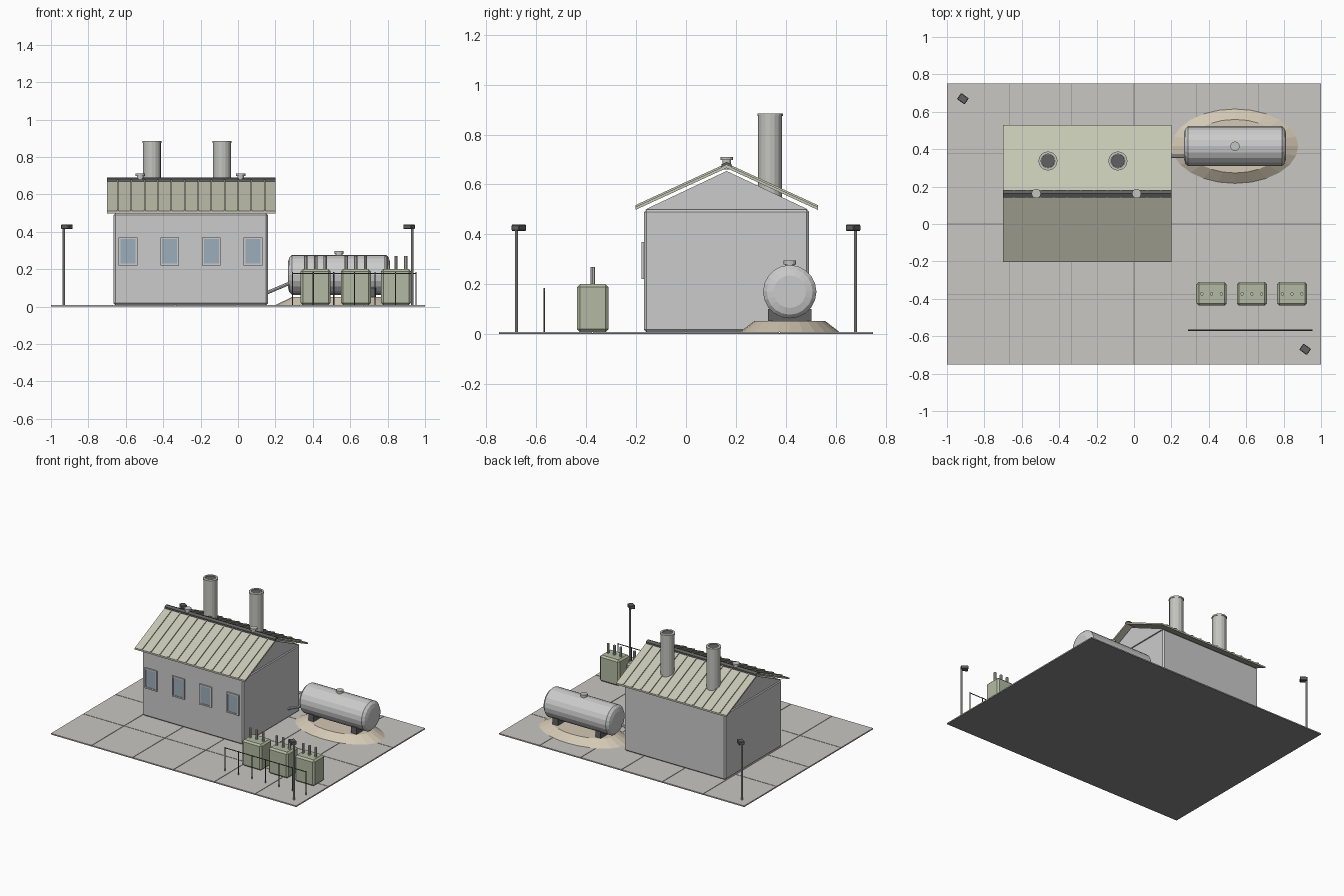
import bpy, bmesh, math
from mathutils import Vector, Matrix

if "Cube" in bpy.data.objects:
    bpy.data.objects.remove(bpy.data.objects["Cube"])

MATS = {}
def mat(name, c):
    m = bpy.data.materials.new(name)
    m.diffuse_color = (*c, 1)
    m.use_nodes = True
    m.node_tree.nodes["Principled BSDF"].inputs["Base Color"].default_value = m.diffuse_color
    MATS[name] = m
mat("concrete", (0.58, 0.57, 0.54))
mat("joint", (0.25, 0.25, 0.25))
mat("wall", (0.68, 0.68, 0.66))
mat("roof_green", (0.56, 0.57, 0.45))
mat("dark", (0.12, 0.12, 0.12))
mat("glass", (0.33, 0.42, 0.5))
mat("sand", (0.66, 0.58, 0.46))
mat("metal", (0.68, 0.69, 0.68))
mat("stack_grey", (0.55, 0.55, 0.52))
mat("cabinet_green", (0.45, 0.49, 0.36))

def finish(name, bm, material):
    bmesh.ops.recalc_face_normals(bm, faces=bm.faces)
    me = bpy.data.meshes.new(name)
    bm.to_mesh(me)
    bm.free()
    ob = bpy.data.objects.new(name, me)
    bpy.context.collection.objects.link(ob)
    me.materials.append(MATS[material])
    return ob

def box(name, x, y, z, material, bevel=0, rot=0):
    """Box from (min, max) ranges, optionally bevelled and turned about z."""
    bm = bmesh.new()
    bmesh.ops.create_cube(bm, size=1)
    size = Vector((x[1] - x[0], y[1] - y[0], z[1] - z[0]))
    bmesh.ops.scale(bm, vec=size, verts=bm.verts)
    if bevel:
        bmesh.ops.bevel(bm, geom=bm.edges[:], offset=bevel, segments=1, affect='EDGES')
    bmesh.ops.rotate(bm, matrix=Matrix.Rotation(rot, 3, 'Z'), verts=bm.verts)
    bmesh.ops.translate(bm, vec=(sum(x) / 2, sum(y) / 2, sum(z) / 2), verts=bm.verts)
    return finish(name, bm, material)

def lathe(name, base, axis, profile, material, sides=16, stretch=None):
    """Rings of (distance along axis, radius), capped at both ends."""
    bm = bmesh.new()
    q = Vector(axis).to_track_quat('Z', 'Y')
    rings = []
    for d, r in profile:
        rx, ry = (r if stretch else (r, r))
        rings.append([bm.verts.new(Vector(base) + q @ Vector((
            rx * math.cos(2 * math.pi * i / sides),
            ry * math.sin(2 * math.pi * i / sides), d))) for i in range(sides)])
    for a, b in zip(rings, rings[1:]):
        for i in range(sides):
            j = (i + 1) % sides
            bm.faces.new((a[i], a[j], b[j], b[i]))
    bm.faces.new(rings[0])
    bm.faces.new(rings[-1])
    return finish(name, bm, material)

def rod(name, a, b, r, material, sides=8):
    d = Vector(b) - Vector(a)
    return lathe(name, a, d, [(0, r), (d.length, r)], material, sides)

def prism(name, pts, x0, x1, material):
    """Extrude a y-z outline along x."""
    bm = bmesh.new()
    f = bm.faces.new([bm.verts.new((x0, y, z)) for y, z in pts])
    ext = bmesh.ops.extrude_face_region(bm, geom=[f])
    bmesh.ops.translate(bm, vec=(x1 - x0, 0, 0),
                        verts=[v for v in ext['geom'] if isinstance(v, bmesh.types.BMVert)])
    return finish(name, bm, material)

# paved yard: thin base with 6 x 4 tiles
box("yard_base", (-1, 1), (-0.75, 0.75), (0, 0.004), "joint")
for i in range(6):
    for j in range(4):
        x, y, g = -1 + i / 3, -0.75 + j * 0.375, 0.002
        box("paving_tile", (x + g * (i > 0), x + 1 / 3 - g * (i < 5)),
            (y + g * (j > 0), y + 0.375 - g * (j < 3)), (0.003, 0.009), "concrete")

# building walls and gable
RY = 0.163
box("building_walls", (-0.665, 0.16), (-0.168, 0.494), (0.008, 0.5), "wall", 0.01)
prism("gable", [(-0.165, 0.499), (0.491, 0.499), (RY, 0.654)], -0.663, 0.158, "wall")

# roof sheet, standing seams, ridge cap
def chevron(lo, hi):
    e, s = 0.366, 0.168
    return [(RY - e, 0.51 + lo), (RY, 0.51 + s + lo), (RY + e, 0.51 + lo),
            (RY + e, 0.51 + hi), (RY, 0.51 + s + hi), (RY - e, 0.51 + hi)]
prism("roof_sheet", chevron(-0.012, 0), -0.7, 0.2, "roof_green")
for i in range(12):
    x = -0.642 + i * 0.0714
    prism("roof_seam", chevron(-0.002, 0.007), x - 0.004, x + 0.004, "roof_green")
prism("ridge_cap", [(RY - 0.02, 0.668), (RY + 0.02, 0.668), (RY + 0.02, 0.681),
                    (RY, 0.69), (RY - 0.02, 0.681)], -0.7, 0.2, "dark")

# ridge vents
for x in (-0.523, 0.014):
    lathe("ridge_vent", (x, RY, 0.66), (0, 0, 1),
          [(0, 0.017), (0.038, 0.017), (0.038, 0.025), (0.051, 0.025)], "stack_grey", 12)

# smoke stacks with hollow tops
for x in (-0.46, -0.086):
    lathe("smoke_stack", (x, 0.337, 0.5), (0, 0, 1),
          [(0, 0.048), (0.374, 0.048), (0.374, 0.051), (0.385, 0.051),
           (0.385, 0.037), (0.36, 0.037)], "stack_grey", 16)
    lathe("stack_opening", (x, 0.337, 0.858), (0, 0, 1), [(0, 0.036), (0.024, 0.036)], "dark", 16)

# windows with frames
for i in range(4):
    x = -0.588 + i * 0.2227
    box("window_glass", (x - 0.04, x + 0.04), (-0.174, -0.16), (0.23, 0.36), "glass")
    for s in (-1, 1):
        box("window_jamb", (x + s * 0.045 - 0.005, x + s * 0.045 + 0.005),
            (-0.178, -0.16), (0.22, 0.37), "wall")
        box("window_rail", (x - 0.04, x + 0.04), (-0.178, -0.16),
            (0.29 + s * 0.07, 0.3 + s * 0.07), "wall")

# sand mound
TX, TY, TZ = 0.54, 0.416, 0.17
lathe("sand_mound", (TX, TY, 0.008), (0, 0, 1),
      [(0, (0.34, 0.2)), (0.044, (0.25, 0.143))], "sand", 24, stretch=True)

# fuel tank, fitting, saddles, pipe
half = [(0.274, 0.065), (0.266, 0.092), (0.25, 0.107)]
lathe("fuel_tank", (TX, TY, TZ), (1, 0, 0),
      [(-d, r) for d, r in half] + [(d, r) for d, r in reversed(half)], "metal", 20)
lathe("tank_hatch", (TX, TY, 0.265), (0, 0, 1),
      [(0, 0.019), (0.015, 0.019), (0.015, 0.025), (0.031, 0.025)], "stack_grey", 12)
for s in (-1, 1):
    x = TX + s * 0.175
    box("tank_saddle", (x - 0.022, x + 0.022), (TY - 0.087, TY + 0.087), (0.045, 0.1), "dark")
rod("feed_pipe", (0.15, 0.363, 0.072), (0.3, 0.363, 0.135), 0.009, "metal")

# transformers with insulators
for x in (0.415, 0.63, 0.845):
    box("transformer", (x - 0.08, x + 0.08), (-0.437, -0.31), (0.008, 0.2), "cabinet_green", 0.012)
    for dx in (-0.052, 0, 0.052):
        rod("insulator", (x + dx, -0.374, 0.19), (x + dx, -0.374, 0.27), 0.009, "stack_grey")

# thin fence in front of the transformers
rod("fence_rail", (0.29, -0.568, 0.178), (0.955, -0.568, 0.178), 0.003, "dark", 6)
for i in range(7):
    x = 0.292 + i * 0.11
    rod("fence_post", (x, -0.568, 0.005), (x, -0.568, 0.184), 0.003, "dark", 6)

# corner floodlights facing the yard centre
for s in (-1, 1):
    rod("lamp_pole", (s * 0.932, -s * 0.679, 0.005), (s * 0.932, -s * 0.679, 0.42), 0.006, "stack_grey")
    x, y = s * 0.915, -s * 0.67
    box("lamp_head", (x - 0.025, x + 0.025), (y - 0.02, y + 0.02), (0.414, 0.439),
        "dark", 0.003, rot=math.radians(-36))
